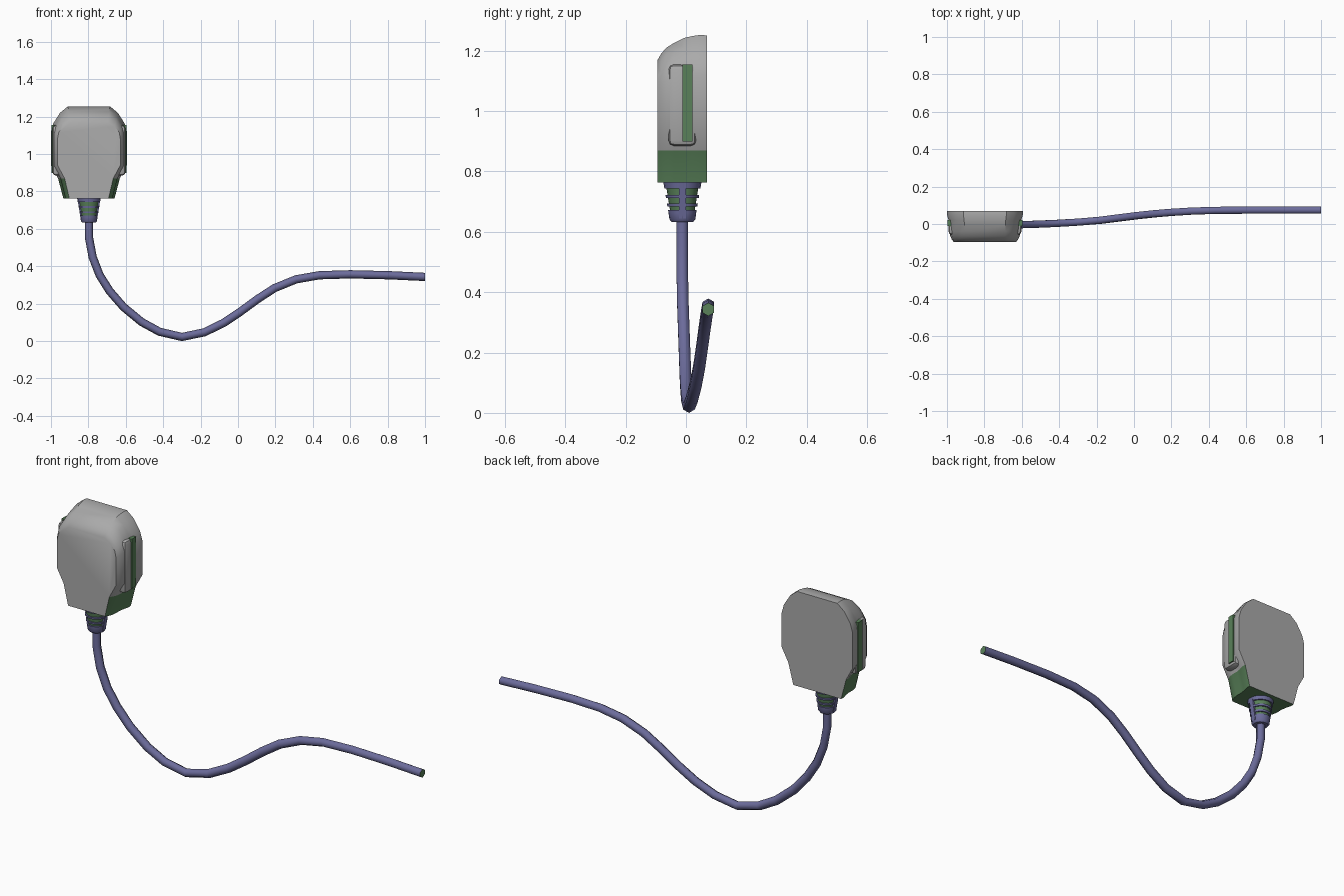
import bpy, bmesh
from math import sin, cos, pi
from mathutils import Vector

if "Cube" in bpy.data.objects:
    bpy.data.objects.remove(bpy.data.objects["Cube"])

HX, CY = -0.797, -0.012   # head centre line and cable exit


def material(name, rgb):
    m = bpy.data.materials.new(name)
    m.diffuse_color = (*rgb, 1)
    m.use_nodes = True
    m.node_tree.nodes["Principled BSDF"].inputs["Base Color"].default_value = m.diffuse_color
    return m


GREY = material("grey", (0.4, 0.4, 0.4))
GREEN = material("green", (0.1, 0.22, 0.1))
BLUE = material("indigo", (0.15, 0.15, 0.33))


def finish(name, bm, mats, angle=0.6):
    bmesh.ops.recalc_face_normals(bm, faces=bm.faces)
    me = bpy.data.meshes.new(name)
    bm.to_mesh(me)
    bm.free()
    ob = bpy.data.objects.new(name, me)
    bpy.context.collection.objects.link(ob)
    for m in mats:
        me.materials.append(m)
    bpy.ops.object.select_all(action='DESELECT')
    ob.select_set(True)
    bpy.context.view_layer.objects.active = ob
    bpy.ops.object.shade_smooth_by_angle(angle=angle)
    return ob


def loft(bm, rings, caps=True):
    loops = [[bm.verts.new(p) for p in r] for r in rings]
    n = len(loops[0])
    for a, b in zip(loops, loops[1:]):
        for i in range(n):
            j = (i + 1) % n
            bm.faces.new((a[i], a[j], b[j], b[i]))
    if caps:
        bm.faces.new(loops[0])
        bm.faces.new(loops[-1])


def box(name, lo, hi, mat, bevel=0.0):
    bm = bmesh.new()
    bmesh.ops.create_cube(bm, size=1)
    for v in bm.verts:
        v.co = Vector([(a + b) / 2 + c * (b - a) for a, b, c in zip(lo, hi, v.co)])
    if bevel:
        bmesh.ops.bevel(bm, geom=bm.edges[:], offset=bevel, segments=2, profile=0.5, affect='EDGES')
    return finish(name, bm, [mat])


def lathe(name, profile, mat, sides=16):
    bm = bmesh.new()
    loft(bm, [[(HX + r * cos(2 * pi * i / sides), CY + r * sin(2 * pi * i / sides), z)
               for i in range(sides)] for r, z in profile])
    return finish(name, bm, [mat])


# Head: half outlines of back and front, blended through the depth
back = [(.137, .763), (.165, .87), (.203, .94), (.203, 1.12), (.19, 1.165), (.155, 1.22), (.115, 1.253)]
front = [(.105, .763), (.13, .87), (.168, .94), (.168, 1.08), (.162, 1.115), (.138, 1.148), (.1, 1.168)]
levels = [(.07, .02, .03), (.05, 0, 0), (.02, .25, .05), (-.005, .38, .12),
          (-.04, .36, .32), (-.065, .5, .5), (-.083, .75, .75), (-.095, 1, 1)]
rings = []
for y, tx, tz in levels:
    half = [(a[0] + (b[0] - a[0]) * tx, a[1] + (b[1] - a[1]) * tz) for a, b in zip(back, front)]
    rings.append([(HX + x, y, z) for x, z in half] + [(HX - x, y, z) for x, z in reversed(half)])
bm = bmesh.new()
loft(bm, rings)
for f in bm.faces:
    if len(f.verts) == 4 and f.calc_center_median().z < .86:
        f.material_index = 1
finish("head_shell", bm, [GREY, GREEN])

# Side grips with a narrow slot strip on each
for side, s in (("left", -1), ("right", 1)):
    xs = sorted((HX + s * .14, HX + s * .195))
    box(side + "_grip", (xs[0], -.058, .885), (xs[1], .034, 1.155), GREY, .018)
    xs = sorted((HX + s * .15, HX + s * .2))
    box(side + "_slot", (xs[0], -.012, .9), (xs[1], .022, 1.155), GREEN)

# Strain relief: green core, indigo rings and two side ribs
lathe("relief_core", [(.036, .64), (.056, .765)], GREEN)
for i, (lo, hi) in enumerate([(.664, .672), (.684, .694), (.712, .722), (.744, .766)]):
    r = lambda z: .042 + (z - .64) * .17
    lathe(f"relief_ring_{i}", [(r(lo), lo), (r(hi), hi)], BLUE)
lathe("relief_tip", [(.036, .633), (.043, .642), (.046, .664)], BLUE)
bm = bmesh.new()
loft(bm, [[(HX + a * w, CY + b * .012, z) for a, b in ((-1, -1), (1, -1), (1, 1), (-1, 1))]
          for w, z in ((.043, .645), (.062, .764))])
finish("relief_ribs", bm, [BLUE])

# Cable: six sided tube along a path
path = [(HX, CY, .65), (HX, CY, .555), (-.777, -.012, .449), (-.74, -.01, .353), (-.686, -.007, .267),
        (-.612, -.004, .182), (-.515, -.001, .102), (-.42, .003, .05), (-.3, .01, .022),
        (-.18, .02, .047), (-.077, .033, .097), (.01, .044, .155), (.104, .054, .224),
        (.195, .062, .283), (.31, .069, .33), (.435, .073, .352), (.6, .074, .357),
        (.81, .074, .352), (1, .074, .343)]
pts = [Vector(p) for p in path]
rings = []
for i, p in enumerate(pts):
    t = (pts[min(i + 1, len(pts) - 1)] - pts[max(i - 1, 0)]).normalized()
    if i == len(pts) - 1:
        t = Vector((1, 0, 0))
    u = Vector((0, 1, 0))
    u = (u - t * u.dot(t)).normalized()
    w = t.cross(u)
    rings.append([p + .022 * (w * cos(k * pi / 3) + u * sin(k * pi / 3)) for k in range(6)])
bm = bmesh.new()
loft(bm, rings)
for f in bm.faces:
    if len(f.verts) == 6:
        f.material_index = 1
finish("cable", bm, [BLUE, GREEN], 1.2)
